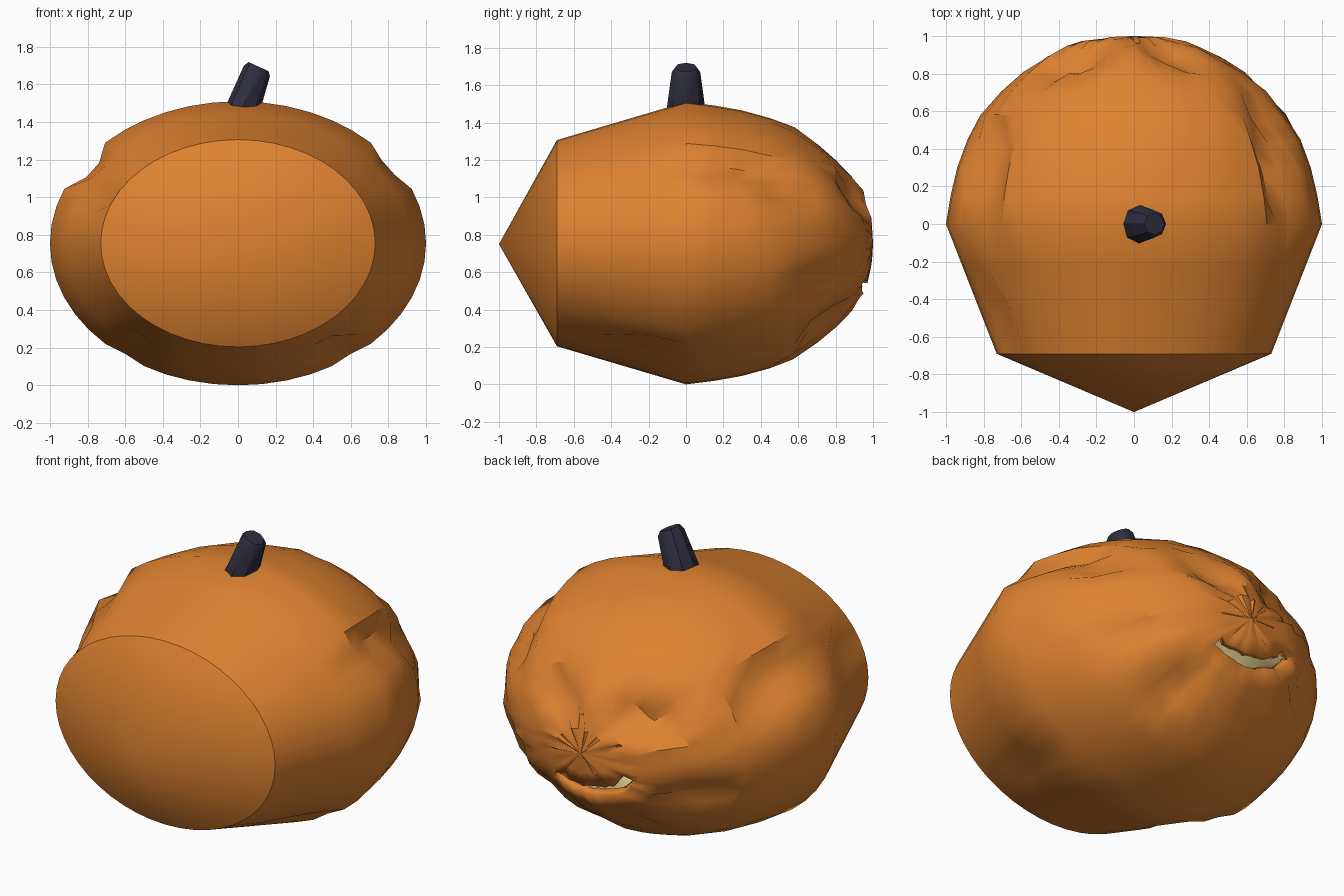
import bpy, bmesh, random
from math import sin, cos, pi, radians
from mathutils import Vector

random.seed(4)
cube = bpy.data.objects.get("Cube")
if cube:
    bpy.data.objects.remove(cube, do_unlink=True)


def make_material(name, rgb):
    m = bpy.data.materials.new(name)
    m.use_nodes = True
    m.diffuse_color = (*rgb, 1)
    bsdf = m.node_tree.nodes["Principled BSDF"]
    bsdf.inputs["Base Color"].default_value = (*rgb, 1)
    bsdf.inputs["Roughness"].default_value = 0.8
    return m


orange = make_material("pumpkin orange", (0.74, 0.225, 0.03))
cream = make_material("pale yellow flesh", (0.75, 0.6, 0.28))
navy = make_material("dark stem", (0.028, 0.027, 0.05))


def make_object(name, bm, materials, angle):
    bmesh.ops.recalc_face_normals(bm, faces=bm.faces)
    mesh = bpy.data.meshes.new(name)
    bm.to_mesh(mesh)
    bm.free()
    for m in materials:
        mesh.materials.append(m)
    ob = bpy.data.objects.new(name, mesh)
    bpy.context.collection.objects.link(ob)
    bpy.ops.object.select_all(action="DESELECT")
    ob.select_set(True)
    bpy.context.view_layer.objects.active = ob
    bpy.ops.object.shade_smooth_by_angle(angle=radians(angle))
    return ob


def loft(bm, rings, closed=True):
    for a, b in zip(rings, rings[1:]):
        n = len(a)
        for i in range(n):
            j = (i + 1) % n
            bm.faces.new((a[i], a[j], b[j], b[i]))


# Body: oval rings along y, blunt pointed front and rounder carved back
SEGS, MID, HEIGHT = 48, 0.755, 0.755
profile = [(-0.69, 0.73), (-0.46, 0.82), (-0.23, 0.91), (0, 1), (0.15, 0.975),
           (0.3, 0.94), (0.45, 0.885), (0.58, 0.81), (0.7, 0.7), (0.8, 0.585),
           (0.88, 0.47), (0.94, 0.36), (0.965, 0.28), (0.985, 0.17)]

# Dents: centre, reach, depth
dents = [
    ((0.8, 0.25, 1.17), (0.3, 0.45, 0.1), 0.08),     # shoulder folds
    ((-0.8, 0.05, 1.17), (0.3, 0.35, 0.1), 0.08),
    ((-0.72, -0.4, 1.0), (0.3, 0.3, 0.13), 0.06),
    ((-0.75, 0.4, 1.05), (0.2, 0.2, 0.22), 0.1),     # carved eyes and nose
    ((0.68, 0.5, 1.02), (0.2, 0.25, 0.2), 0.08),
    ((-0.3, 0.85, 0.98), (0.3, 0.2, 0.14), 0.1),
    ((0.2, 0.9, 1.0), (0.2, 0.2, 0.14), 0.07),
    ((0.6, 0.65, 0.58), (0.2, 0.2, 0.12), 0.06),     # mouth corners
    ((-0.55, 0.7, 0.55), (0.3, 0.2, 0.1), 0.07),
    ((0.3, 0.75, 0.32), (0.18, 0.2, 0.12), 0.08),
    ((0.53, -0.15, 0.2), (0.14, 0.3, 0.12), 0.06),   # lower nicks
    ((-0.53, -0.15, 0.2), (0.14, 0.3, 0.12), 0.06),
]


def dented(p):
    q = p.copy()
    core = Vector((0, 0, MID))
    for centre, reach, depth in dents:
        d = sum(((p[k] - centre[k]) / reach[k]) ** 2 for k in range(3)) ** 0.5
        if d < 1:
            q += (core - p).normalized() * depth * min(1, 1.5 * (1 - d))
    if 0.5 < p.y:
        q += Vector([random.uniform(-0.01, 0.01) for _ in range(3)])
    return q


bm = bmesh.new()
rings = []
for y, r in profile:
    angles = [2 * pi * i / SEGS for i in range(SEGS)]
    rings.append([bm.verts.new(dented(Vector((r * cos(a), y, MID + HEIGHT * r * sin(a)))))
                  for a in angles])
loft(bm, rings)
for y, ring in ((-1, rings[0]), (1, rings[-1])):
    tip = bm.verts.new((0, y, 0.75))
    for i in range(SEGS):
        bm.faces.new((tip, ring[i], ring[(i + 1) % SEGS]))

# Mouth: a thin grinning slit low on the back
slit = []
for f in bm.faces:
    c = f.calc_center_median()
    if 0.945 < c.y < 0.965 and c.z < 0.66 and -0.32 < c.x < 0.2:
        slit.append(f)
bmesh.ops.delete(bm, geom=slit, context="FACES")
body = make_object("pumpkin_body", bm, [orange, cream], 32)
shell = body.modifiers.new("flesh", "SOLIDIFY")
shell.thickness = 0.05
shell.offset = -1
shell.material_offset = 1

# Stem: leaning, tapered, with a chamfered tip
bm = bmesh.new()
stem_rings = []
for x, z, r, tilt in ((0.02, 1.46, 0.105, 0), (0.1, 1.67, 0.076, -0.35),
                      (0.108, 1.695, 0.058, -0.42)):
    stem_rings.append([bm.verts.new((x + r * 0.92 * cos(a), r * sin(a),
                                     z + tilt * r * cos(a)))
                       for a in (2 * pi * i / 8 for i in range(8))])
loft(bm, stem_rings)
bm.faces.new(stem_rings[0])
bm.faces.new(stem_rings[-1])
make_object("stem", bm, [navy], 40)
